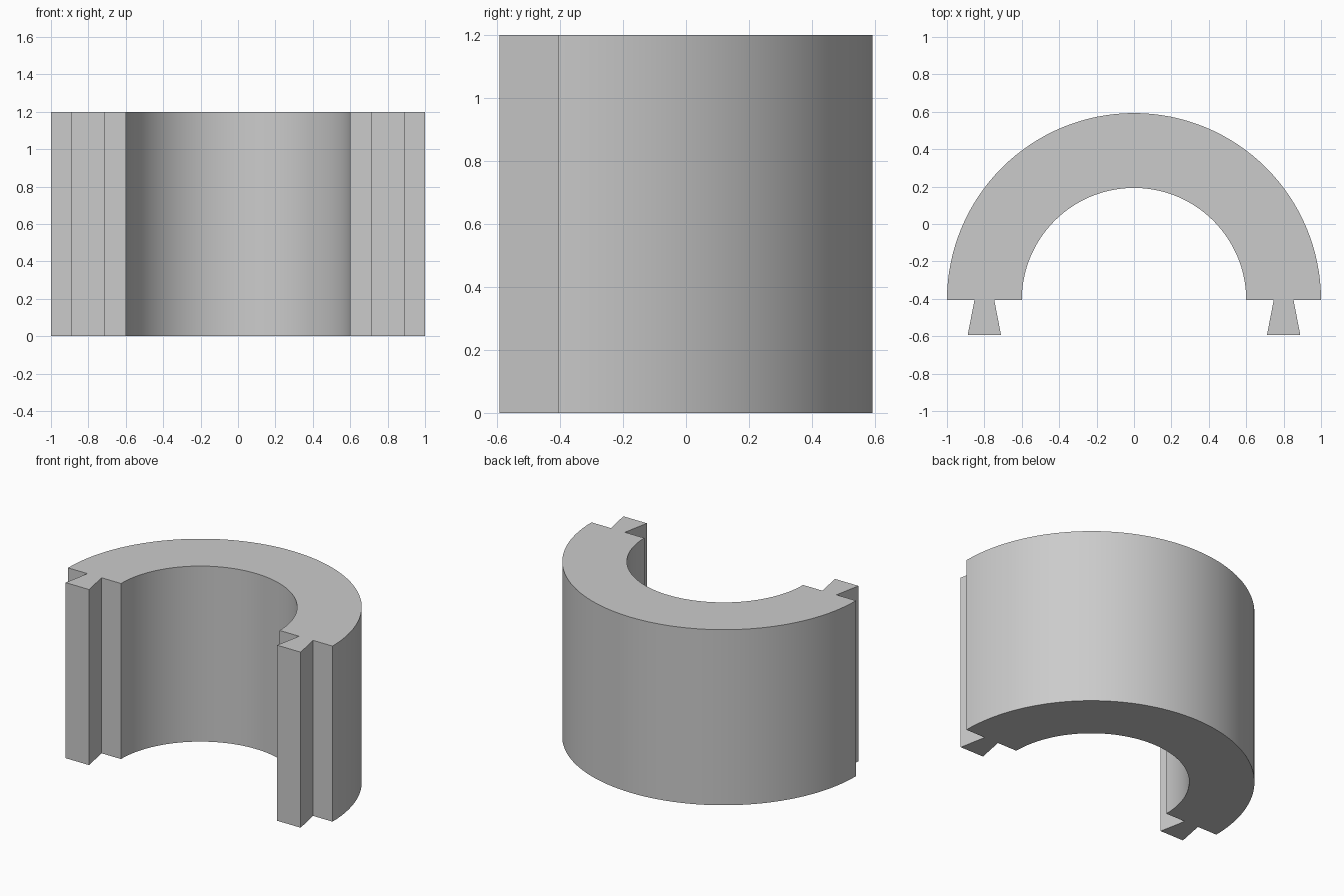
import bpy
import bmesh
from math import cos, sin, pi, radians

HEIGHT = 1.2
OUTER, INNER = 1.0, 0.6
END_Y, TAIL_Y = -0.407, -0.593   # flat end faces and dovetail tips
MID = (OUTER + INNER) / 2
ROOT, TIP = 0.053, 0.089         # dovetail half widths
SEGMENTS = 64

cube = bpy.data.objects.get("Cube")
if cube:
    bpy.data.objects.remove(cube, do_unlink=True)

grey = bpy.data.materials.new("plain grey")
grey.use_nodes = True
colour = (0.6, 0.6, 0.6, 1)
grey.diffuse_color = colour
grey.node_tree.nodes["Principled BSDF"].inputs["Base Color"].default_value = colour


def arc(radius):
    """Half circle from the left end round the back to the right end."""
    steps = [pi * i / SEGMENTS for i in range(SEGMENTS + 1)]
    return [(radius * cos(a), END_Y + radius * sin(a)) for a in steps]


# Dovetail outline on the left end, from the inner side to the outer side
tail = [(MID - ROOT, END_Y), (MID - TIP, TAIL_Y),
        (MID + TIP, TAIL_Y), (MID + ROOT, END_Y)]
mirrored_tail = [(-x, y) for x, y in reversed(tail)]

# Closed outline: outer arc, right dovetail, inner arc, left dovetail
outline = arc(OUTER) + mirrored_tail + arc(INNER)[::-1] + tail

# Raise the outline into a solid half ring
bm = bmesh.new()
base = bm.faces.new([bm.verts.new((x, y, 0)) for x, y in outline])
raised = bmesh.ops.extrude_face_region(bm, geom=[base], use_keep_orig=True)
top = [v for v in raised["geom"] if isinstance(v, bmesh.types.BMVert)]
bmesh.ops.translate(bm, verts=top, vec=(0, 0, HEIGHT))
bmesh.ops.recalc_face_normals(bm, faces=bm.faces)

mesh = bpy.data.meshes.new("dovetailed_half_ring")
bm.to_mesh(mesh)
bm.free()
mesh.materials.append(grey)
ring = bpy.data.objects.new("dovetailed_half_ring", mesh)
bpy.context.collection.objects.link(ring)

# Smooth curved walls, crisp corners
bpy.context.view_layer.objects.active = ring
ring.select_set(True)
bpy.ops.object.shade_smooth_by_angle(angle=radians(30))
